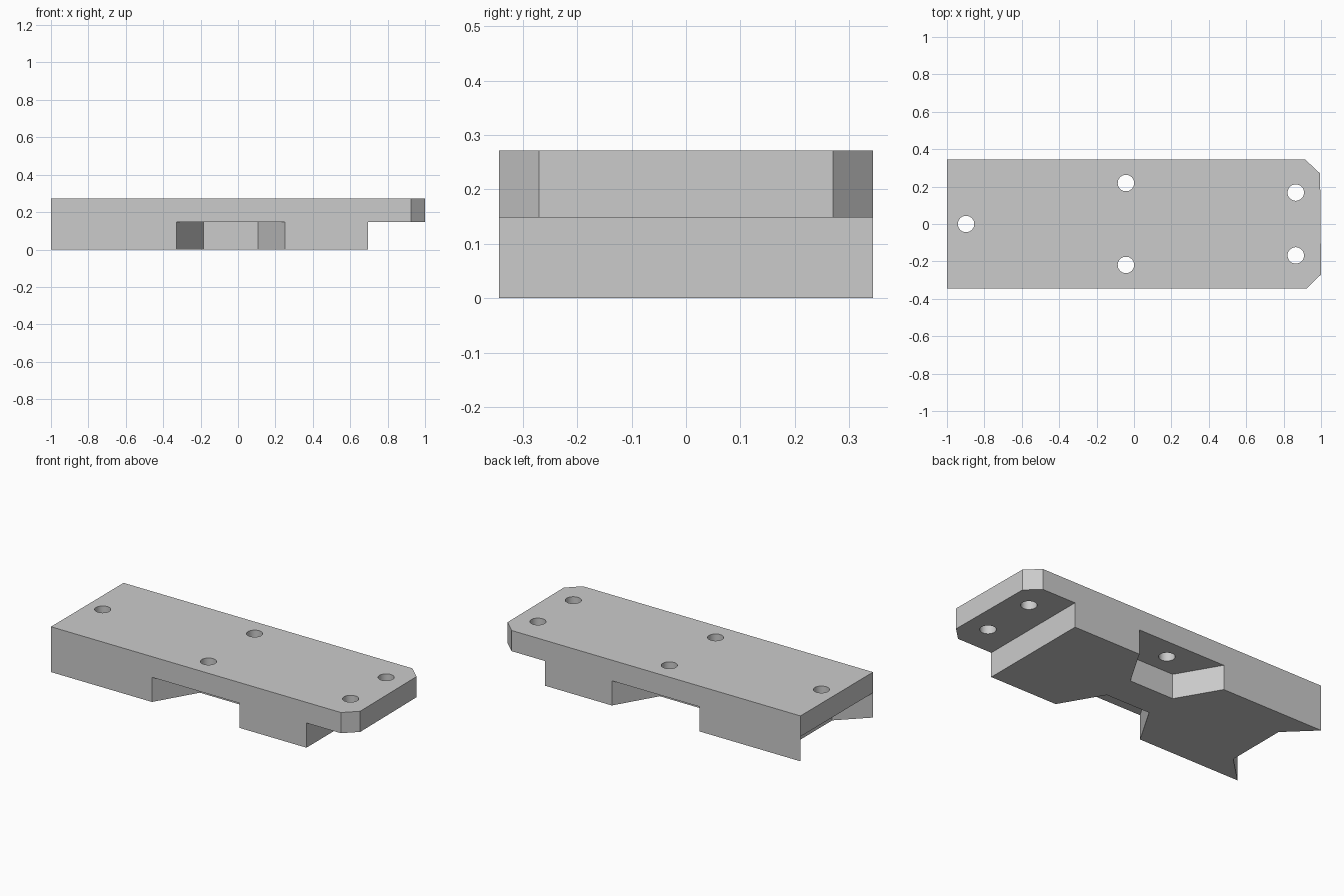
import bpy
import bmesh
from math import cos, sin, tau, radians

HALF = 0.344      # half width
STEP = 0.148      # height of the plate underside
TOP = 0.272

default = bpy.data.objects.get("Cube")
if default:
    bpy.data.objects.remove(default, do_unlink=True)

grey = bpy.data.materials.new("plain grey")
grey.use_nodes = True
colour = (0.6, 0.6, 0.6, 1)
grey.diffuse_color = colour
grey.node_tree.nodes["Principled BSDF"].inputs["Base Color"].default_value = colour


def prisms(name, outlines, z0, z1):
    """One object holding an upright prism for each outline."""
    bm = bmesh.new()
    for outline in outlines:
        face = bm.faces.new([bm.verts.new((x, y, z0)) for x, y in outline])
        grown = bmesh.ops.extrude_face_region(bm, geom=[face], use_keep_orig=True)
        moved = [v for v in grown["geom"] if isinstance(v, bmesh.types.BMVert)]
        bmesh.ops.translate(bm, verts=moved, vec=(0, 0, z1 - z0))
    bmesh.ops.recalc_face_normals(bm, faces=bm.faces)
    mesh = bpy.data.meshes.new(name)
    bm.to_mesh(mesh)
    bm.free()
    mesh.materials.append(grey)
    obj = bpy.data.objects.new(name, mesh)
    bpy.context.collection.objects.link(obj)
    return obj


def circle(cx, cy, r=0.044, n=32):
    return [(cx + r * cos(tau * i / n), cy + r * sin(tau * i / n)) for i in range(n)]


def cut(target, cutter):
    mod = target.modifiers.new(cutter.name, "BOOLEAN")
    mod.operation = "DIFFERENCE"
    mod.solver = "EXACT"
    mod.object = cutter
    bpy.context.view_layer.objects.active = target
    bpy.ops.object.modifier_apply(modifier=mod.name)
    bpy.data.objects.remove(cutter, do_unlink=True)


# Body: rectangle with two clipped corners at the overhanging end
body = prisms("mounting_block", [[
    (-1, -HALF), (0.924, -HALF), (1, -0.27), (0.995, 0.27), (0.916, HALF), (-1, HALF),
]], 0, TOP)

# Underside recesses: overhang step, tapered end pocket, tapered side pockets
step = [(0.695, -0.5), (1.2, -0.5), (1.2, 0.5), (0.695, 0.5)]
end_pocket = [(-1.2, -0.342), (-1, -0.342), (-0.84, -0.186),
              (-0.84, 0.186), (-1, 0.342), (-1.2, 0.342)]
side_pockets = [[(-0.33, s * 0.5), (-0.33, s * HALF), (-0.185, s * 0.097),
                 (0.106, s * 0.097), (0.251, s * HALF), (0.251, s * 0.5)]
                for s in (-1, 1)]
cut(body, prisms("recess_cutter", [step, end_pocket] + side_pockets, -0.2, STEP))

# Screw holes through the plate
holes = [circle(-0.898, 0)]
for s in (-1, 1):
    holes += [circle(-0.043, s * 0.219), circle(0.865, s * 0.168)]
cut(body, prisms("hole_cutter", holes, 0.05, 0.4))

# Smooth hole walls, crisp edges elsewhere
bpy.ops.object.select_all(action="DESELECT")
body.select_set(True)
bpy.context.view_layer.objects.active = body
bpy.ops.object.shade_smooth_by_angle(angle=radians(25))
